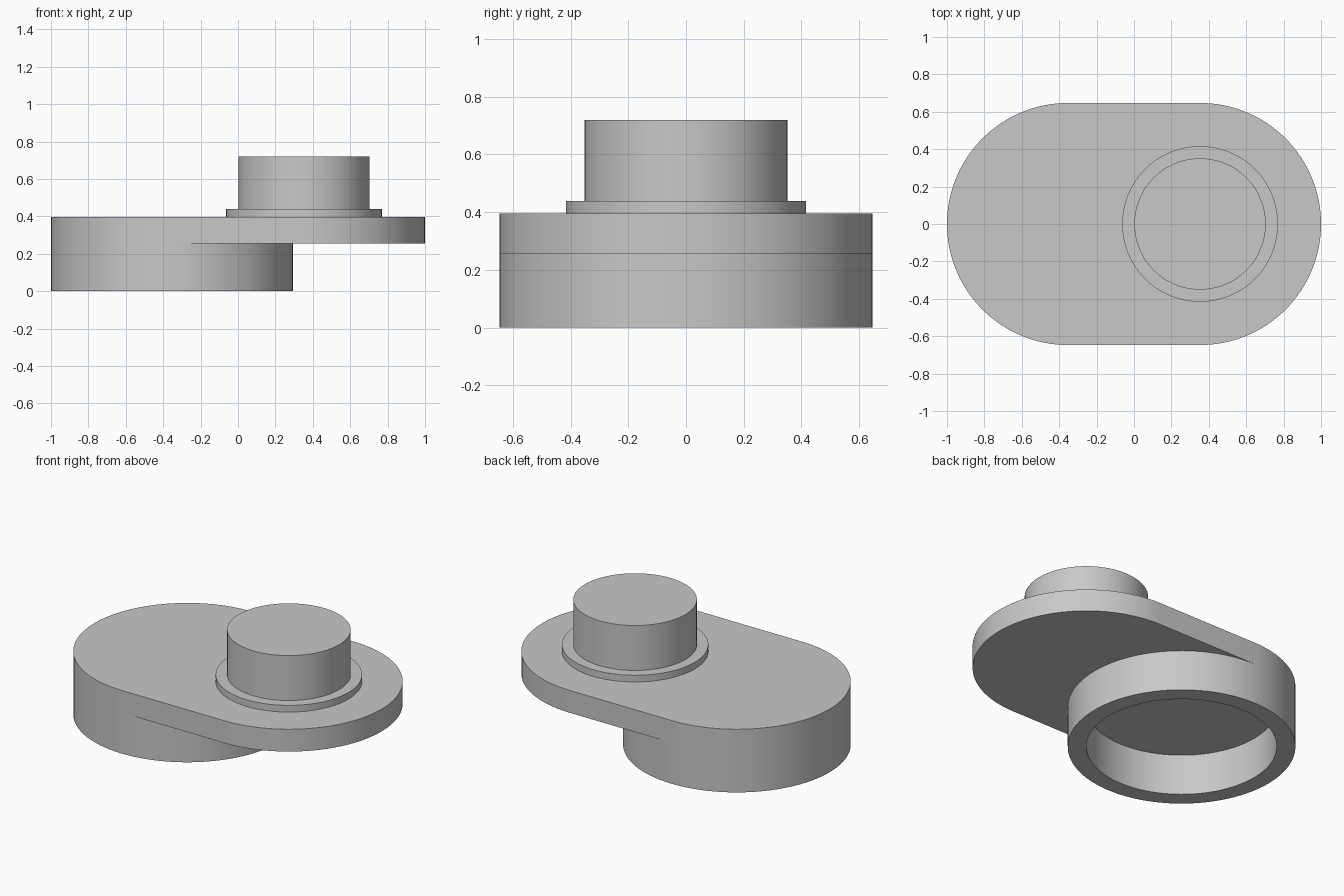
import bpy, bmesh, math

cube = bpy.data.objects.get("Cube")
if cube:
    bpy.data.objects.remove(cube, do_unlink=True)

SEGMENTS = 128
RADIUS = 0.647            # rounded ends of the plate and the socket ring
OFFSET = 1.0 - RADIUS     # distance of both axes from the centre
PLATE_BOTTOM, PLATE_TOP = 0.256, 0.396

grey = bpy.data.materials.new("plain grey")
grey.use_nodes = True
colour = (0.58, 0.58, 0.58, 1.0)
grey.diffuse_color = colour
grey.node_tree.nodes["Principled BSDF"].inputs["Base Color"].default_value = colour


def finish(name, bm):
    bmesh.ops.recalc_face_normals(bm, faces=bm.faces)
    mesh = bpy.data.meshes.new(name)
    bm.to_mesh(mesh)
    bm.free()
    mesh.materials.append(grey)
    obj = bpy.data.objects.new(name, mesh)
    bpy.context.collection.objects.link(obj)
    bpy.ops.object.select_all(action="DESELECT")
    obj.select_set(True)
    bpy.context.view_layer.objects.active = obj
    bpy.ops.object.shade_smooth_by_angle(angle=math.radians(30))
    return obj


def turned(name, profile, centre_x, closed=False, cap=False):
    """Turn a (radius, height) profile around a vertical axis."""
    bm = bmesh.new()
    angles = [math.tau * i / SEGMENTS for i in range(SEGMENTS)]
    rings = [[bm.verts.new((centre_x + r * math.cos(a), r * math.sin(a), z))
              for a in angles] for r, z in profile]
    pairs = list(zip(rings, rings[1:]))
    if closed:
        pairs.append((rings[-1], rings[0]))
    for low, high in pairs:
        for i in range(SEGMENTS):
            j = (i + 1) % SEGMENTS
            bm.faces.new((low[i], low[j], high[j], high[i]))
    if cap:
        bm.faces.new(rings[-1])
    return finish(name, bm)


# Plate with two round ends
bm = bmesh.new()
half = SEGMENTS // 2
outline = []
for side in (1, -1):
    for i in range(half + 1):
        a = math.pi * i / half - math.pi / 2
        outline.append(bm.verts.new((side * (OFFSET + RADIUS * math.cos(a)),
                                     side * RADIUS * math.sin(a), PLATE_BOTTOM)))
base = bm.faces.new(outline)
extruded = bmesh.ops.extrude_face_region(bm, geom=[base], use_keep_orig=True)
top = [v for v in extruded["geom"] if isinstance(v, bmesh.types.BMVert)]
bmesh.ops.translate(bm, verts=top, vec=(0, 0, PLATE_TOP - PLATE_BOTTOM))
finish("rounded_plate", bm)

# Open socket under one end, closed above by the plate
bore = 0.541
turned("socket_ring", [(bore, PLATE_BOTTOM), (bore, 0), (RADIUS, 0),
                       (RADIUS, PLATE_BOTTOM)], -OFFSET)

# Collar and solid peg on top of the other end
peg, collar, collar_top = 0.351, 0.416, 0.438
turned("collar_and_peg", [(collar, PLATE_TOP), (collar, collar_top),
                          (peg, collar_top), (peg, 0.72)], OFFSET, cap=True)
